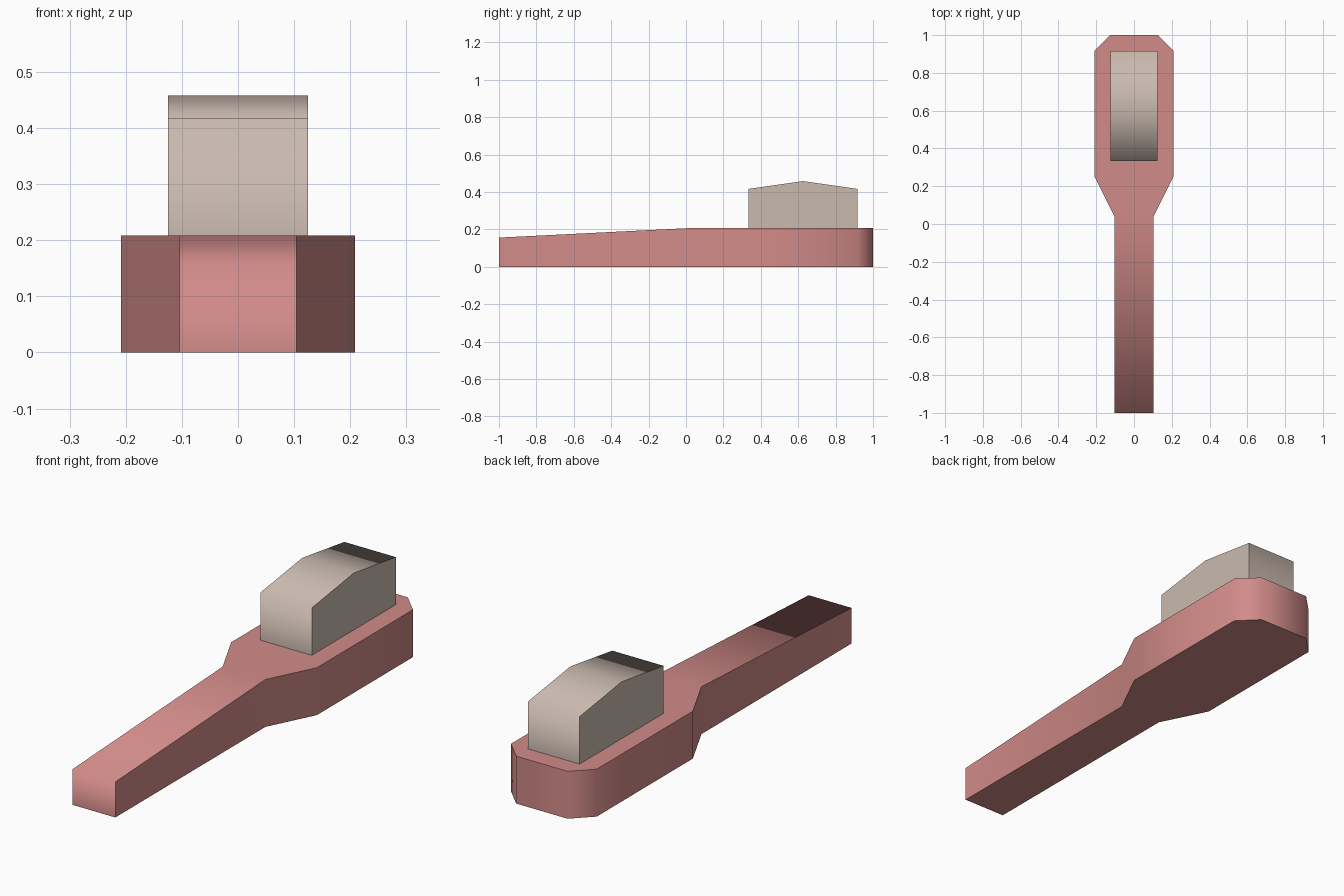
import bpy
import bmesh
from math import radians
from mathutils import Vector

if "Cube" in bpy.data.objects:
    bpy.data.objects.remove(bpy.data.objects["Cube"], do_unlink=True)

U = 1 / 24  # modelling unit


def material(name, color):
    mat = bpy.data.materials.new(name)
    mat.use_nodes = True
    mat.diffuse_color = color
    mat.node_tree.nodes["Principled BSDF"].inputs["Base Color"].default_value = color
    return mat


def prism(name, outline, direction, mat, edit=None):
    """Extrude a closed outline along a direction; edit may adjust the mesh."""
    bm = bmesh.new()
    face = bm.faces.new([bm.verts.new(Vector(p) * U) for p in outline])
    ext = bmesh.ops.extrude_face_region(bm, geom=[face], use_keep_orig=True)
    moved = [g for g in ext["geom"] if isinstance(g, bmesh.types.BMVert)]
    bmesh.ops.translate(bm, verts=moved, vec=Vector(direction) * U)
    if edit:
        edit(bm, moved)
    bmesh.ops.recalc_face_normals(bm, faces=bm.faces[:])
    mesh = bpy.data.meshes.new(name)
    bm.to_mesh(mesh)
    bm.free()
    mesh.materials.append(mat)
    obj = bpy.data.objects.new(name, mesh)
    bpy.context.collection.objects.link(obj)
    bpy.ops.object.select_all(action="DESELECT")
    obj.select_set(True)
    bpy.context.view_layer.objects.active = obj
    # Only right-angled edges stay sharp
    bpy.ops.object.shade_smooth_by_angle(angle=radians(88.5))
    return obj


def taper_handle(bm, top):
    """Split the top where the handle meets the head, then lower its tip."""
    neck = [v for v in top if abs(v.co.y - U) < 0.001]
    bmesh.ops.connect_verts(bm, verts=neck)
    for v in top:
        if v.co.y < -0.99:
            v.co.z -= 1.25 * U


pink = material("dusty pink", (0.64, 0.26, 0.25, 1))
beige = material("warm beige", (0.59, 0.49, 0.43, 1))

# Handle and head in one piece, from a mirrored half outline
half = [(2.5, -24), (2.5, 1), (5, 6), (5, 22), (3, 24)]
outline = [(x, y, 0) for x, y in half] + [(-x, y, 0) for x, y in reversed(half)]
prism("handle_and_head", outline, (0, 0, 5), pink, taper_handle)

# Bristle block with a shallow ridge on top
profile = [(8, 5), (22, 5), (22, 10), (15, 11), (8, 10)]
prism("bristle_block", [(-3, y, z) for y, z in profile], (6, 0, 0), beige)
